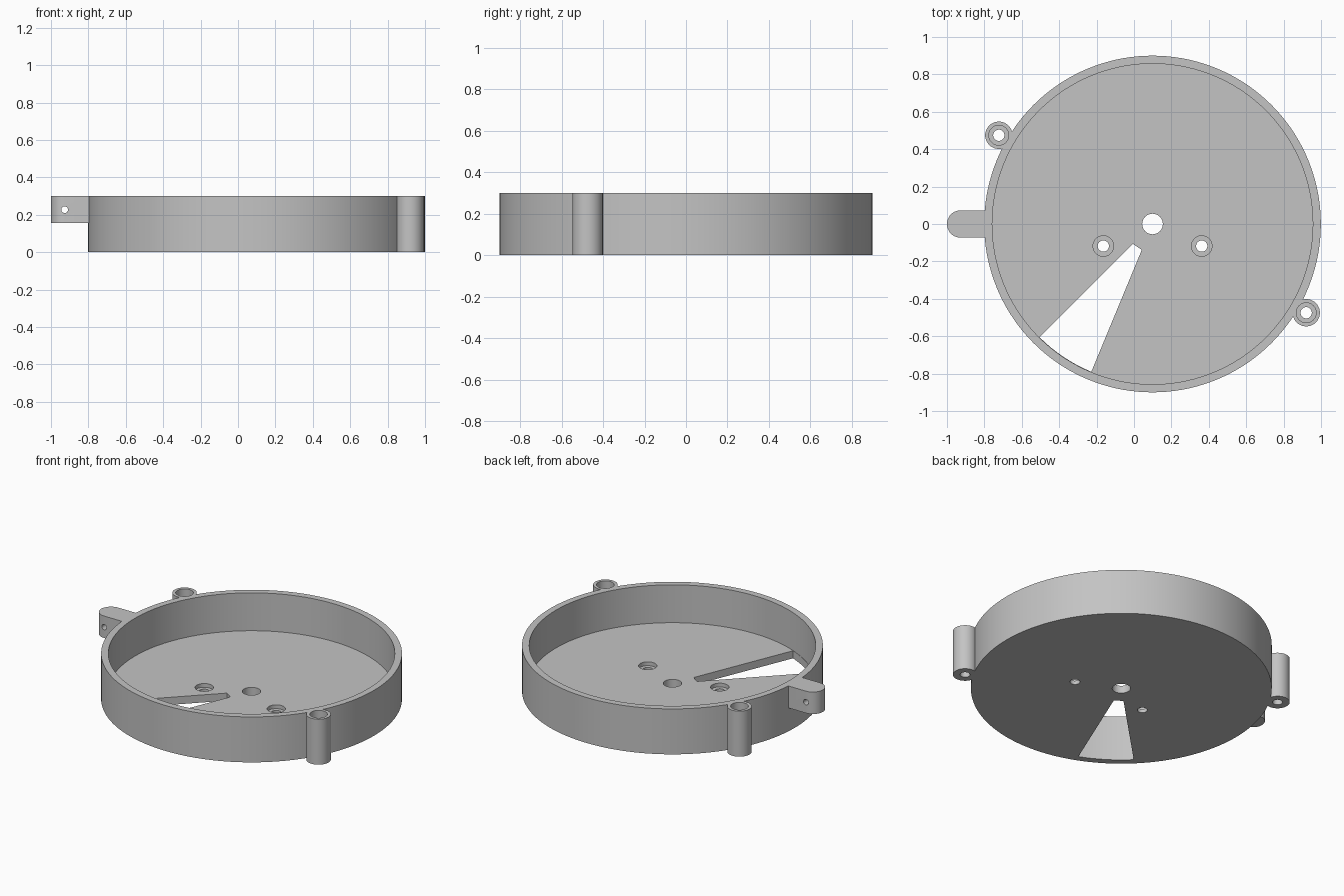
import bpy, bmesh
from math import cos, sin, radians, pi
from mathutils import Matrix

cube = bpy.data.objects.get("Cube")
if cube:
    bpy.data.objects.remove(cube, do_unlink=True)

grey = bpy.data.materials.new("plain grey")
grey.use_nodes = True
colour = (0.55, 0.55, 0.55, 1)
grey.diffuse_color = colour
grey.node_tree.nodes["Principled BSDF"].inputs["Base Color"].default_value = colour

CX, RADIUS, INNER, HEIGHT, FLOOR = 0.099, 0.9, 0.857, 0.3, 0.05


def arc(x, y, r, start=0, end=360, steps=48):
    """Points along an arc; a full circle leaves out the repeated end point."""
    count = steps if end - start == 360 else steps + 1
    angles = [radians(start + (end - start) * i / steps) for i in range(count)]
    return [(x + r * cos(a), y + r * sin(a)) for a in angles]


def prism(name, outline, z0, z1):
    """Solid made by raising an outline from z0 to z1."""
    bm = bmesh.new()
    face = bm.faces.new([bm.verts.new((x, y, z0)) for x, y in outline])
    raised = bmesh.ops.extrude_face_region(bm, geom=[face])["geom"]
    verts = [v for v in raised if isinstance(v, bmesh.types.BMVert)]
    bmesh.ops.translate(bm, vec=(0, 0, z1 - z0), verts=verts)
    bmesh.ops.recalc_face_normals(bm, faces=bm.faces)
    mesh = bpy.data.meshes.new(name)
    bm.to_mesh(mesh)
    bm.free()
    mesh.materials.append(grey)
    obj = bpy.data.objects.new(name, mesh)
    bpy.context.collection.objects.link(obj)
    return obj


def combine(target, part, operation):
    """Apply a boolean and drop the helper solid."""
    bpy.context.view_layer.objects.active = target
    mod = target.modifiers.new(part.name, "BOOLEAN")
    mod.operation, mod.solver, mod.object = operation, "EXACT", part
    part.hide_render = True
    bpy.ops.object.modifier_apply(modifier=mod.name)
    bpy.data.objects.remove(part, do_unlink=True)


def cut_hole(x, y, r, z0, z1):
    combine(dish, prism("hole_cutter", arc(x, y, r), z0, z1), "DIFFERENCE")


# Round dish wall and floor
dish = prism("round_dish", arc(CX, 0, RADIUS, steps=144), 0, HEIGHT)

# Two screw posts on opposite sides of the wall
posts = [(CX + 0.949 * cos(radians(a)), 0.949 * sin(radians(a))) for a in (150, 330)]
for x, y in posts:
    combine(dish, prism("screw_post", arc(x, y, 0.073), 0, HEIGHT), "UNION")

# Rounded hanging tab
tab_outline = arc(-0.927, 0, 0.073, 90, 270, 24) + [(-0.77, -0.073), (-0.77, 0.073)]
combine(dish, prism("side_tab", tab_outline, 0.155, HEIGHT), "UNION")

# Hollow interior
combine(dish, prism("interior_cutter", arc(CX, 0, INNER, steps=144), FLOOR, 0.5), "DIFFERENCE")

# Stepped bores in the posts
for x, y in posts:
    cut_hole(x, y, 0.053, 0.2, 0.5)
    cut_hole(x, y, 0.03, -0.1, 0.25)

# Shaft hole and two countersunk floor holes
cut_hole(CX, 0, 0.055, -0.1, 0.1)
for side in (-1, 1):
    x = CX + side * 0.263
    cut_hole(x, -0.118, 0.055, 0.025, 0.1)
    cut_hole(x, -0.118, 0.03, -0.1, 0.04)

# Wedge opening in the floor
wedge = arc(CX, 0, INNER - 0.002, 225, 247.5, 8) + arc(CX, 0, 0.15, 225, 247.5, 1)[::-1]
combine(dish, prism("wedge_cutter", wedge, -0.1, 0.1), "DIFFERENCE")

# Pin hole across the tab
pin = prism("pin_cutter", arc(0, 0, 0.018, steps=24), -0.2, 0.2)
pin.data.transform(Matrix.Translation((-0.927, 0, 0.227)) @ Matrix.Rotation(pi / 2, 4, "X"))
combine(dish, pin, "DIFFERENCE")

# Smooth curved walls, crisp edges
bpy.ops.object.select_all(action="DESELECT")
dish.select_set(True)
bpy.context.view_layer.objects.active = dish
bpy.ops.object.shade_smooth_by_angle(angle=radians(30))
